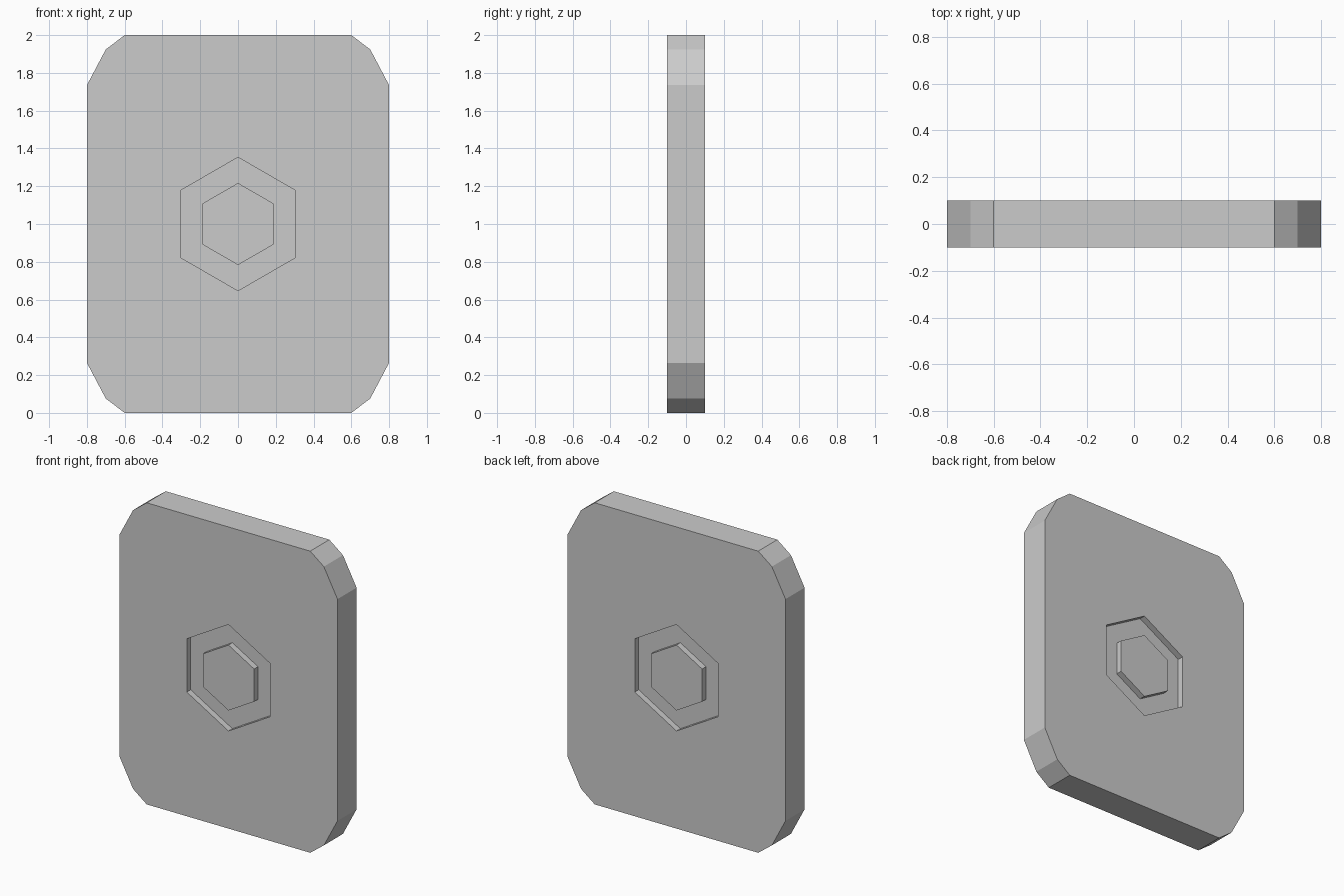
import bpy, bmesh
from math import cos, sin, pi

if "Cube" in bpy.data.objects:
    bpy.data.objects.remove(bpy.data.objects["Cube"])

MID_Z, HALF_T, GROOVE = 1.0, 0.1, 0.041


def make_object(name, bm):
    bmesh.ops.recalc_face_normals(bm, faces=bm.faces[:])
    mesh = bpy.data.meshes.new(name)
    bm.to_mesh(mesh)
    bm.free()
    obj = bpy.data.objects.new(name, mesh)
    bpy.context.collection.objects.link(obj)
    return obj


def loop(bm, points, y):
    return [bm.verts.new((x, y, z)) for x, z in points]


def bridge(bm, a, b):
    n = len(a)
    for i in range(n):
        j = (i + 1) % n
        bm.faces.new((a[i], a[j], b[j], b[i]))


def hexagon(r):
    return [(r * sin(i * pi / 3), MID_Z + r * cos(i * pi / 3)) for i in range(6)]


# Plate with faceted corners, mirrored from one quarter of the outline
corner = [(0.6, 1.0), (0.7, 0.924), (0.8, 0.735)]
outline = []
for sx, sz in ((1, 1), (1, -1), (-1, -1), (-1, 1)):
    quarter = [(sx * x, MID_Z + sz * z) for x, z in corner]
    outline += quarter if sx * sz > 0 else quarter[::-1]
bm = bmesh.new()
front, back = loop(bm, outline, -HALF_T), loop(bm, outline, HALF_T)
bridge(bm, front, back)
bm.faces.new(front)
bm.faces.new(back)
plate = make_object("plate", bm)

# Hexagonal ring groove cut into the front and the back
for side in (-1, 1):
    bm = bmesh.new()
    y_in, y_out = side * (HALF_T - GROOVE), side * (HALF_T + 0.1)
    rings = [loop(bm, hexagon(r), y) for r, y in
             ((0.353, y_in), (0.353, y_out), (0.217, y_out), (0.217, y_in))]
    for i in range(4):
        bridge(bm, rings[i], rings[(i + 1) % 4])
    cutter = make_object("groove_cutter", bm)
    cutter.hide_render = True
    mod = plate.modifiers.new("groove", 'BOOLEAN')
    mod.operation, mod.solver, mod.object = 'DIFFERENCE', 'EXACT', cutter
    bpy.context.view_layer.objects.active = plate
    bpy.ops.object.modifier_apply(modifier=mod.name)
    bpy.data.objects.remove(cutter)
